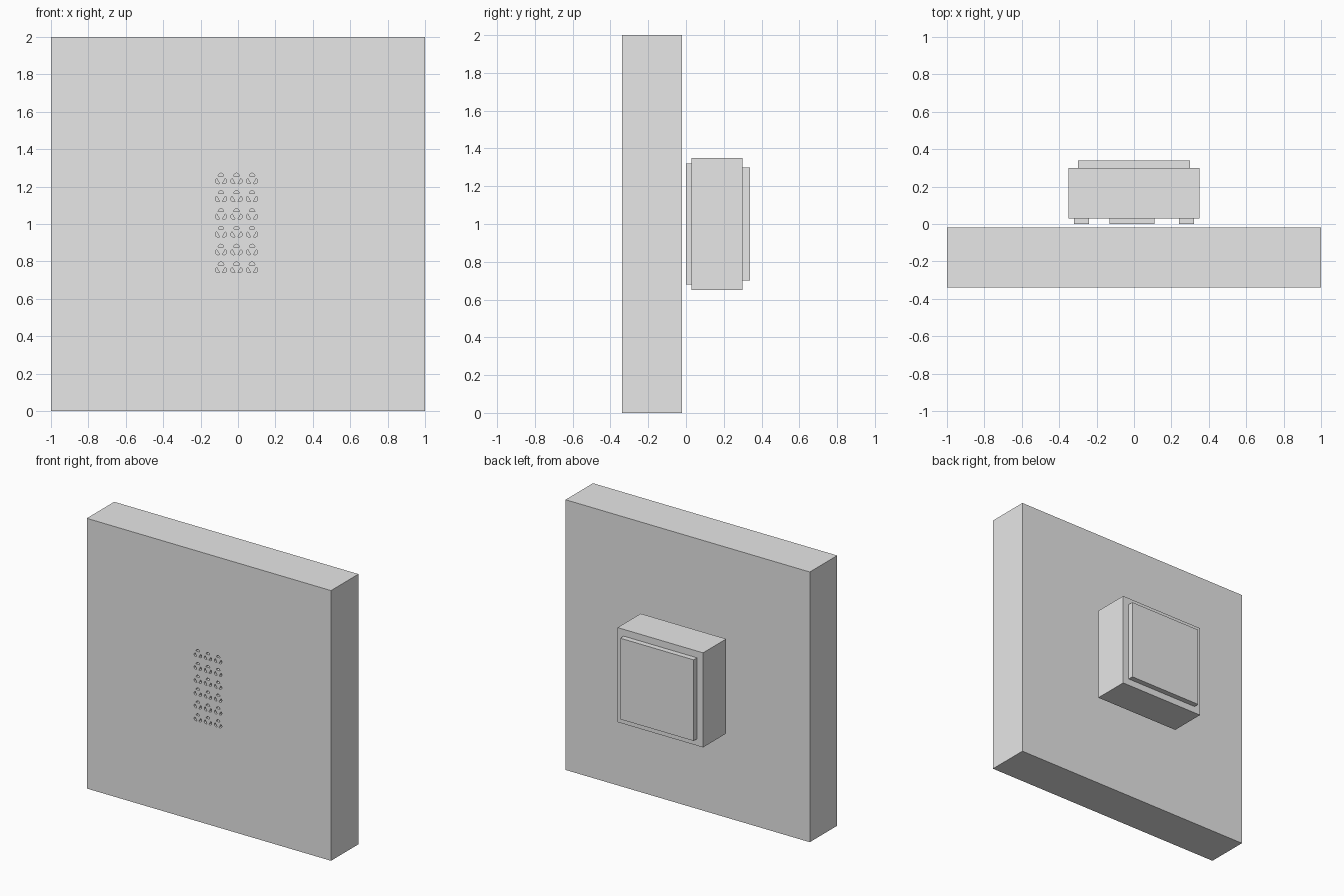
import bpy
import bmesh
import math
from mathutils import Matrix, Vector

cube = bpy.data.objects.get("Cube")
if cube:
    bpy.data.objects.remove(cube, do_unlink=True)

# Single plain grey
grey = bpy.data.materials.new("plain grey")
grey.use_nodes = True
colour = (0.8, 0.8, 0.8, 1)
grey.diffuse_color = colour
grey.node_tree.nodes["Principled BSDF"].inputs["Base Color"].default_value = colour


def add_object(name, bm):
    mesh = bpy.data.meshes.new(name)
    bmesh.ops.recalc_face_normals(bm, faces=bm.faces)
    bm.to_mesh(mesh)
    bm.free()
    mesh.materials.append(grey)
    obj = bpy.data.objects.new(name, mesh)
    bpy.context.collection.objects.link(obj)
    return obj


def box(name, low, high):
    low, high = Vector(low), Vector(high)
    bm = bmesh.new()
    place = Matrix.Translation((low + high) / 2) @ Matrix.Diagonal((high - low).to_4d())
    bmesh.ops.create_cube(bm, size=1, matrix=place)
    return add_object(name, bm)


# Large wall panel and the housing behind it
FRONT = -0.34
panel = box("wall_panel", (-1, FRONT, 0), (1, -0.02, 2))
box("housing", (-0.35, 0.03, 0.65), (0.35, 0.30, 1.35))
box("rear_cover", (-0.30, 0.30, 0.70), (0.30, 0.34, 1.30))

# Spacer strips on the housing, facing the panel
box("left_strip", (0.24, 0, 0.68), (0.32, 0.03, 1.32))
box("right_strip", (-0.32, 0, 0.68), (-0.24, 0.03, 1.32))
box("centre_strip", (-0.13, 0, 0.72), (0.11, 0.03, 1.29))


def add_half_disc(bm, x, z, angle, radius=0.015, offset=0.018, steps=8):
    """Half-round prism whose round side points away from the cluster centre."""
    cx, cz = x + offset * math.cos(angle), z + offset * math.sin(angle)
    ring = []
    for i in range(steps + 1):
        a = angle - math.pi / 2 + math.pi * i / steps
        ring.append(bm.verts.new((cx + radius * math.cos(a), FRONT - 0.02,
                                  cz + radius * math.sin(a))))
    face = bm.faces.new(ring)
    result = bmesh.ops.extrude_face_region(bm, geom=[face], use_keep_orig=True)
    verts = [g for g in result["geom"] if isinstance(g, bmesh.types.BMVert)]
    bmesh.ops.translate(bm, vec=(0, 0.06, 0), verts=verts)


# Grid of three-lobed openings cut into the panel front
bm = bmesh.new()
for column in range(3):
    for row in range(6):
        for lobe in range(3):
            add_half_disc(bm, -0.091 + 0.083 * column, 1.239 - 0.095 * row,
                          math.radians(90 + 120 * lobe))
cutter = add_object("opening_cutter", bm)
cutter.hide_render = True

cut = panel.modifiers.new("openings", "BOOLEAN")
cut.operation = "DIFFERENCE"
cut.solver = "EXACT"
cut.object = cutter

# Bake the cut so that the cutter is no longer needed
bpy.context.view_layer.update()
depsgraph = bpy.context.evaluated_depsgraph_get()
panel_mesh = bpy.data.meshes.new_from_object(panel.evaluated_get(depsgraph))
panel.modifiers.clear()
panel.data = panel_mesh
bpy.data.objects.remove(cutter, do_unlink=True)
